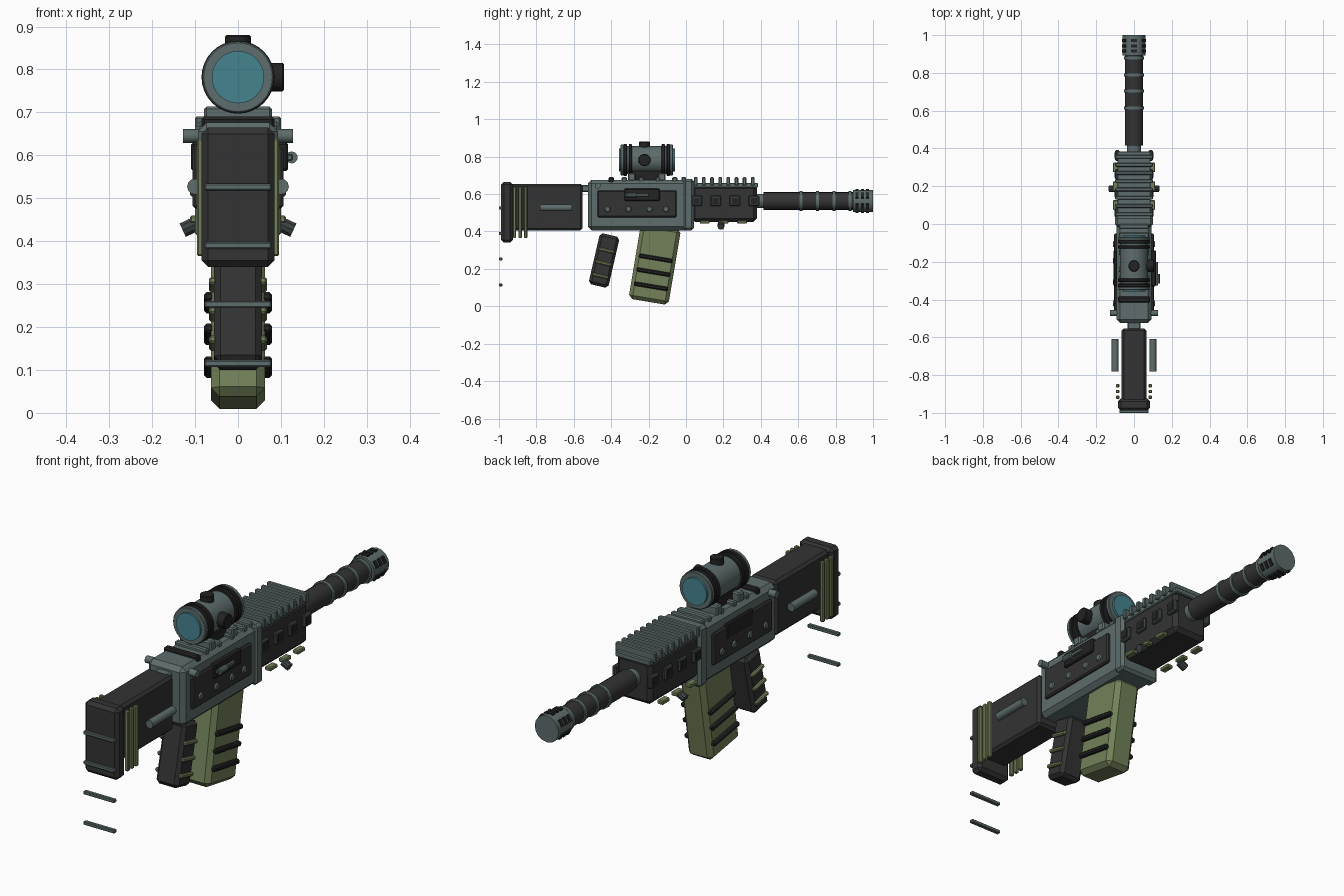
import bpy
from math import radians, sin, cos, pi
from mathutils import Matrix, Vector

cube = bpy.data.objects.get("Cube")
if cube:
    bpy.data.objects.remove(cube, do_unlink=True)


def material(name, r, g, b):
    m = bpy.data.materials.new(name)
    m.use_nodes = True
    m.diffuse_color = (r, g, b, 1)
    m.node_tree.nodes["Principled BSDF"].inputs["Base Color"].default_value = (r, g, b, 1)
    return m


DARK = material("charcoal", 0.033, 0.033, 0.033)
BLACK = material("black", 0.017, 0.017, 0.017)
GREY = material("steel grey", 0.112, 0.15, 0.15)
GUN = material("gunmetal", 0.045, 0.056, 0.058)
OLIVE = material("olive", 0.17, 0.22, 0.1)
GLASS = material("teal glass", 0.062, 0.23, 0.28)


def finish(name, mat, bevel):
    ob = bpy.context.object
    ob.name = name
    ob.data.materials.append(mat)
    if bevel:
        mod = ob.modifiers.new("Bevel", "BEVEL")
        mod.width = bevel
        mod.segments = 1
    return ob


def box(name, mat, x, y, z, bevel=0.0):
    """Box given by its (low, high) range on each axis."""
    size = Vector([b - a for a, b in (x, y, z)])
    mid = Vector([(a + b) / 2 for a, b in (x, y, z)])
    bpy.ops.mesh.primitive_cube_add(size=1)
    ob = finish(name, mat, bevel)
    ob.data.transform(Matrix.Diagonal(size).to_4x4())
    ob.location = mid
    return ob


def rod(name, mat, centre, radius, length, axis="Y", sides=20, bevel=0.0):
    turn = {"X": (0, pi / 2, 0), "Y": (pi / 2, 0, 0), "Z": (0, 0, 0)}[axis]
    bpy.ops.mesh.primitive_cylinder_add(vertices=sides, radius=radius, depth=length,
                                        location=centre, rotation=turn)
    bpy.ops.object.shade_smooth_by_angle(angle=radians(35))
    return finish(name, mat, bevel)


def span(name, mat, radius, y0, y1, z, **kw):
    return rod(name, mat, (0, (y0 + y1) / 2, z), radius, y1 - y0, **kw)


def half(w):
    return (-w, w)


def side(s, a, b):
    return (min(s * a, s * b), max(s * a, s * b))


def tilt(ob, pivot, angle):
    """Lean a part about a sideways axis through the pivot."""
    p = Vector(pivot)
    r = Matrix.Rotation(radians(angle), 4, "X")
    ob.matrix_world = Matrix.Translation(p) @ r @ Matrix.Translation(-p) @ ob.matrix_basis


# Stock and butt pad
box("stock", DARK, half(0.066), (-0.97, -0.553), (0.405, 0.655), 0.012)
box("butt_pad", DARK, half(0.085), (-0.988, -0.925), (0.34, 0.665), 0.015)
for z in (0.526, 0.39, 0.253, 0.115):
    box("butt_bar", GREY, half(0.078), (-1.0, -0.982), (z - 0.008, z + 0.008), 0.003)
for s in (-1, 1):
    for y in (-0.917, -0.887, -0.857):
        box("stock_strip", OLIVE, side(s, 0.077, 0.096), (y - 0.009, y + 0.009),
            (0.365, 0.64), 0.004)
    rod("stock_side_rod", GREY, (s * 0.1, -0.695, 0.527), 0.0185, 0.17, sides=12)
box("stock_link", GREY, half(0.035), (-0.56, -0.5), (0.61, 0.648), 0.006)

# Receiver
box("receiver", GREY, half(0.093), (-0.525, 0.02), (0.406, 0.676), 0.02)
box("receiver_front_frame", GREY, half(0.1), (-0.015, 0.042), (0.406, 0.68), 0.012)
rod("cross_pin", GREY, (0, -0.472, 0.645), 0.016, 0.256, axis="X", sides=12)
for s in (-1, 1):
    box("receiver_panel", DARK, side(s, 0.085, 0.106), (-0.473, -0.05), (0.476, 0.62), 0.006)
    box("port_cover", BLACK, side(s, 0.09, 0.117 if s > 0 else 0.109),
        (-0.33, -0.14), (0.563, 0.63), 0.005)
    for y in (-0.42, -0.307, -0.195, -0.107):
        rod("panel_bolt", GREY, (s * 0.1, y, 0.52), 0.017, 0.024, axis="X", sides=10,
            bevel=0.004)
box("bolt_handle_stem", GREY, (0.11, 0.127), (-0.325, -0.20), (0.588, 0.602), 0.002)
rod("bolt_handle", GREY, (0.125, -0.29, 0.595), 0.014, 0.05, sides=10)

# Receiver top slats
box("rear_sight_base", BLACK, half(0.085), (-0.415, -0.385), (0.66, 0.69), 0.006)
for i in range(4):
    y = -0.33 + i * 0.09
    box("receiver_slat", GREY, half(0.08), (y - 0.014, y + 0.014), (0.66, 0.69), 0.005)
box("receiver_slat_front", GREY, half(0.08), (-0.025, 0.0), (0.66, 0.692), 0.005)

# Scope
CZ = 0.782
for y in (-0.29, -0.13):
    box("scope_foot", GREY, half(0.079), (y - 0.02, y + 0.02), (0.67, 0.714), 0.006)
box("scope_mount", BLACK, half(0.045), (-0.29, -0.12), (0.67, 0.73), 0.006)
span("scope_tube", GREY, 0.074, -0.325, -0.08, CZ, sides=32)
for y0, y1 in ((-0.35, -0.332), (-0.088, -0.07)):
    span("scope_rim", GREY, 0.083, y0, y1, CZ, sides=32, bevel=0.003)
for y in (-0.325, -0.297, -0.122, -0.094):
    span("scope_ring", BLACK, 0.085, y - 0.009, y + 0.009, CZ, sides=32, bevel=0.003)
for y0, y1 in ((-0.358, -0.34), (-0.08, -0.06)):
    span("scope_lens", GLASS, 0.061, y0, y1, CZ, sides=32)
rod("top_turret", BLACK, (0, -0.222, 0.855), 0.03, 0.05, axis="Z", sides=16, bevel=0.003)
rod("side_turret", BLACK, (0.08, -0.222, CZ), 0.033, 0.054, axis="X", sides=16, bevel=0.003)

# Handguard with side vents, rail and lower clips
box("handguard", DARK, half(0.088), (0.03, 0.38), (0.452, 0.648), 0.018)
box("rail_base", GREY, half(0.088), (0.04, 0.385), (0.635, 0.66), 0.004)
for i in range(8):
    y = 0.052 + i * 0.0435
    box("rail_slat", GREY, half(0.1), (y - 0.01, y + 0.01), (0.645, 0.69), 0.004)
for s in (-1, 1):
    for i in range(4):
        y = 0.057 + i * 0.102
        box("vent_frame", GUN, side(s, 0.078, 0.1), (y - 0.029, y + 0.029),
            (0.535, 0.593), 0.006)
        box("vent_inset", BLACK, side(s, 0.095, 0.103), (y - 0.016, y + 0.016),
            (0.548, 0.58))
    for y in (0.1, 0.2, 0.3):
        box("lower_clip", OLIVE, side(s, 0.082, 0.112), (y - 0.026, y + 0.026),
            (0.442, 0.46), 0.004)
    clip = rod("clip_bolt", GUN, (s * 0.113, 0.187, 0.433), 0.018, 0.035, axis="X", sides=10)
    clip.rotation_euler.y += s * radians(25)

# Barrel and muzzle
BZ = 0.563
span("barrel_collar", GREY, 0.038, 0.37, 0.425, BZ, sides=16)
span("barrel", DARK, 0.048, 0.415, 0.9, BZ, sides=16)
for y in (0.615, 0.703, 0.79, 0.878):
    span("barrel_ring", GREY, 0.054, y - 0.008, y + 0.008, BZ, sides=16)
span("muzzle", GREY, 0.06, 0.893, 1.0, BZ, sides=16)
for row in (0.915, 0.943, 0.971):
    for i in range(6):
        a = i * pi / 3
        slot = box("muzzle_slot", BLACK, half(0.016), (-0.008, 0.008), half(0.007))
        slot.location = (0.057 * sin(a), row, BZ + 0.057 * cos(a))
        slot.rotation_euler.y = a

# Grip
G = (0, -0.438, 0.245)
tilt(box("grip", DARK, half(0.056), (G[1] - 0.054, G[1] + 0.054),
         (G[2] - 0.14, G[2] + 0.14), 0.015), G, -13)
for s in (-1, 1):
    for d in (0.055, -0.015, -0.085):
        tilt(box("grip_ridge", OLIVE, side(s, 0.05, 0.068), (G[1] - 0.045, G[1] + 0.045),
                 (G[2] + d - 0.009, G[2] + d + 0.009), 0.005), G, -13)

# Magazine
M = (0, -0.167, 0.227)
tilt(box("magazine", OLIVE, half(0.063), (M[1] - 0.108, M[1] + 0.108),
         (M[2] - 0.206, M[2] + 0.205), 0.02), M, -9.5)
for s in (-1, 1):
    for d in (0.03, -0.045, -0.122):
        tilt(box("magazine_rib", BLACK, side(s, 0.055, 0.079), (M[1] - 0.092, M[1] + 0.092),
                 (M[2] + d - 0.011, M[2] + d + 0.011), 0.006), M, -9.5)
